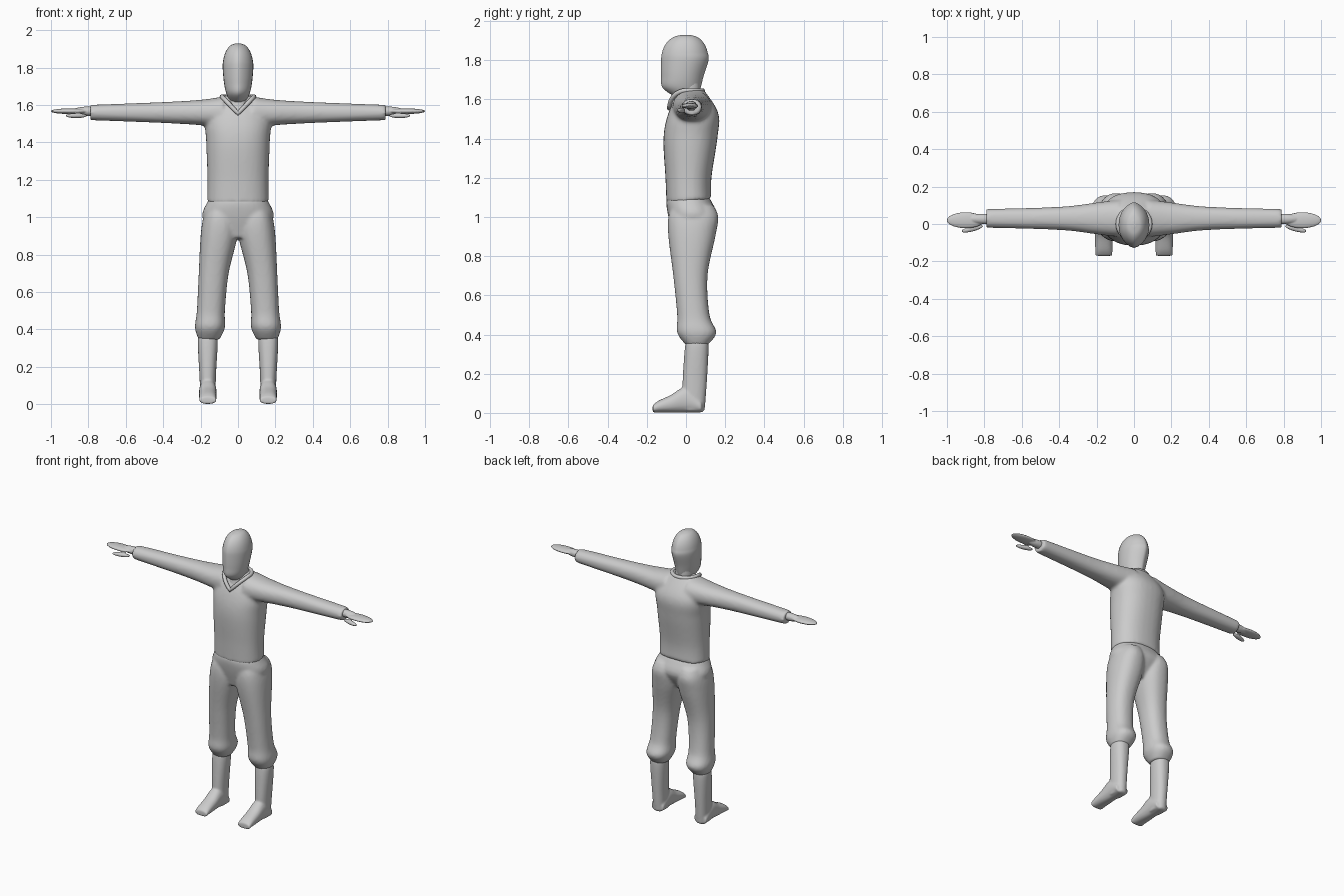
import bpy, bmesh, math
from mathutils import Matrix, Vector

cube = bpy.data.objects.get("Cube")
if cube:
    bpy.data.objects.remove(cube)

grey = bpy.data.materials.new("light_grey")
grey.use_nodes = True
grey.diffuse_color = (0.6, 0.6, 0.6, 1)
grey.node_tree.nodes["Principled BSDF"].inputs["Base Color"].default_value = grey.diffuse_color

BOTH = (1, -1)
PLACE = {  # axis of a loft -> point from (along, across, up)
    "x": lambda along, across, up: (along, across, up),
    "y": lambda along, across, up: (across, along, up),
    "z": lambda along, across, up: (across, up, along),
}


def slab(z, half, front, back):
    """Cross-section centred on the body."""
    return (z, -half, half, front, back)


def leg(z, inner, outer, front, back):
    """Cross-section of one leg."""
    return (z, inner, outer, front, back)


def spline(a, b, c, d, f):
    return b + f / 2 * (c - a + f * (2 * a - 5 * b + 4 * c - d + f * (3 * (b - c) + d - a)))


def refine(rows, steps=6):
    """Interpolate smoothly between cross-sections."""
    padded = [rows[0], *rows, rows[-1]]
    out = []
    for four in zip(padded, padded[1:], padded[2:], padded[3:]):
        out += [[spline(*values, step / steps) for values in zip(*four)] for step in range(steps)]
    return out + [rows[-1]]


def power(value, exponent):
    return math.copysign(abs(value) ** exponent, value)


def loft(bm, axis, rows, sides=(1,), exponent=0.85, count=32):
    """Skin rounded cross-sections along an axis, on one or both sides."""
    for side in sides:
        rings = []
        for along, left, right, low, high in refine(rows):
            ring = []
            for j in range(count):
                angle = math.tau * j / count
                across = (left + right + (right - left) * power(math.cos(angle), exponent)) / 2
                up = (low + high + (high - low) * power(math.sin(angle), 0.9)) / 2
                x, y, z = PLACE[axis](along, across, up)
                ring.append(bm.verts.new((side * x, y, z)))
            rings.append(ring)
        for ring, after in zip(rings, rings[1:]):
            for j in range(count):
                k = (j + 1) % count
                bm.faces.new((ring[j], ring[k], after[k], after[j]))
        bm.faces.new(rings[0])
        bm.faces.new(rings[-1])


def ellipsoid(bm, centre, radii, turn=0.0):
    """Mirrored pair of stretched spheres, turned about z."""
    for side in BOTH:
        place = Matrix.Translation((side * centre[0], centre[1], centre[2]))
        spin = Matrix.Rotation(side * turn, 4, "Z")
        stretch = Matrix.Diagonal((*radii, 1))
        bmesh.ops.create_uvsphere(bm, u_segments=24, v_segments=16, radius=1,
                                  matrix=place @ spin @ stretch)


def finish(name, bm, voxel=None, relax=4):
    """Make the object; a voxel size fuses overlapping pieces."""
    bmesh.ops.recalc_face_normals(bm, faces=bm.faces)
    mesh = bpy.data.meshes.new(name)
    bm.to_mesh(mesh)
    bm.free()
    mesh.materials.append(grey)
    mesh.shade_smooth()
    part = bpy.data.objects.new(name, mesh)
    bpy.context.collection.objects.link(part)
    if voxel:
        fuse = part.modifiers.new("fuse", "REMESH")
        fuse.mode, fuse.voxel_size, fuse.use_smooth_shade = "VOXEL", voxel, True
        soften = part.modifiers.new("soften", "SMOOTH")
        soften.factor, soften.iterations = 0.5, relax


# Sweater: torso with a sloping hem, and both sleeves
bm = bmesh.new()
loft(bm, "z", [slab(z=1.08, half=0.165, front=-0.1, back=0.13),
               slab(z=1.2, half=0.163, front=-0.105, back=0.13),
               slab(z=1.4, half=0.17, front=-0.115, back=0.16),
               slab(z=1.53, half=0.17, front=-0.09, back=0.165),
               slab(z=1.65, half=0.08, front=-0.03, back=0.09)])
for vert in bm.verts:
    if vert.co.z < 1.1:
        vert.co.z += 0.09 * vert.co.y
sleeve = [(0.08, 0.1, 0.085), (0.2, 0.085, 0.068), (0.4, 0.062, 0.056), (0.79, 0.05, 0.041)]
loft(bm, "x", [(x, 0.03 - deep, 0.03 + deep, 1.56 - tall, 1.56 + tall)
               for x, deep, tall in sleeve], BOTH)
finish("sweater", bm, 0.01, 8)

# Trousers: hips and both legs
bm = bmesh.new()
loft(bm, "z", [slab(z=1.12, half=0.14, front=-0.08, back=0.1),
               slab(z=1.08, half=0.165, front=-0.1, back=0.13),
               slab(z=1.0, half=0.19, front=-0.09, back=0.155),
               slab(z=0.89, half=0.12, front=-0.06, back=0.09)])
loft(bm, "z", [leg(z=1.06, inner=0.02, outer=0.16, front=-0.07, back=0.14),
               leg(z=1.0, inner=0.005, outer=0.185, front=-0.09, back=0.165),
               leg(z=0.9, inner=0.002, outer=0.2, front=-0.09, back=0.15),
               leg(z=0.7, inner=0.05, outer=0.21, front=-0.065, back=0.11),
               leg(z=0.5, inner=0.07, outer=0.22, front=-0.045, back=0.12),
               leg(z=0.41, inner=0.07, outer=0.23, front=-0.045, back=0.155),
               leg(z=0.345, inner=0.1, outer=0.21, front=0, back=0.11)], BOTH)
finish("trousers", bm, 0.009, 6)

# Boots: shaft and foot
bm = bmesh.new()
loft(bm, "z", [leg(z=0.38, inner=0.12, outer=0.2, front=0.01, back=0.1),
               leg(z=0.34, inner=0.108, outer=0.215, front=-0.005, back=0.115),
               leg(z=0.15, inner=0.118, outer=0.206, front=-0.018, back=0.106),
               leg(z=0.01, inner=0.12, outer=0.2, front=-0.02, back=0.095)], BOTH)
instep = [(0.08, 0.06), (0, 0.13), (-0.08, 0.09), (-0.14, 0.062), (-0.17, 0.04)]
loft(bm, "y", [(y, 0.115, 0.208, 0.002, top) for y, top in instep], BOTH)
finish("boots", bm, 0.007, 5)

# Hands: wrist, flat fingers and thumb
bm = bmesh.new()
ellipsoid(bm, centre=(0.8, 0.027, 1.567), radii=(0.09, 0.028, 0.025))
ellipsoid(bm, centre=(0.9, 0.02, 1.567), radii=(0.102, 0.043, 0.015))
ellipsoid(bm, centre=(0.865, -0.025, 1.543), radii=(0.06, 0.015, 0.013), turn=-0.25)
finish("hands", bm, 0.004, 3)

# Head: narrow, ridged down front and back, with a domed top
bm = bmesh.new()
dome = [(math.sin(math.radians(a)), math.cos(math.radians(a)) ** 0.8) for a in range(0, 90, 17)]
loft(bm, "z", [slab(z=1.615, half=0.04, front=-0.06, back=0.06),
               slab(z=1.66, half=0.062, front=-0.12, back=0.075),
               slab(z=1.72, half=0.075, front=-0.127, back=0.09)]
     + [slab(1.8 + 0.13 * rise, 0.082 * wide, -0.127 * wide, 0.115 * wide) for rise, wide in dome],
     exponent=1.35)
finish("head", bm)

# Neck, leaning into the open collar
bm = bmesh.new()
loft(bm, "z", [slab(z=1.53, half=0.035, front=-0.085, back=0.05),
               slab(z=1.6, half=0.055, front=-0.06, back=0.07),
               slab(z=1.7, half=0.055, front=-0.05, back=0.07)])
finish("neck", bm)

# Collar: rolled band dropping to a V at the front
collar = bpy.data.curves.new("collar", "CURVE")
collar.dimensions = "3D"
collar.bevel_depth, collar.bevel_resolution = 0.012, 3
band = collar.splines.new("POLY")
band.points.add(31)
band.use_cyclic_u = True
for i, point in enumerate(band.points):
    angle = math.tau * i / len(band.points)
    x, y = math.sin(angle), -math.cos(angle)
    drop = 0.09 * (1 - abs(x)) if y < 0 else 0
    point.co = Vector((0.086 * x, 0.085 * y, 1.645 - drop, 1))
band.use_smooth = True
collar.materials.append(grey)
bpy.context.collection.objects.link(bpy.data.objects.new("collar", collar))
